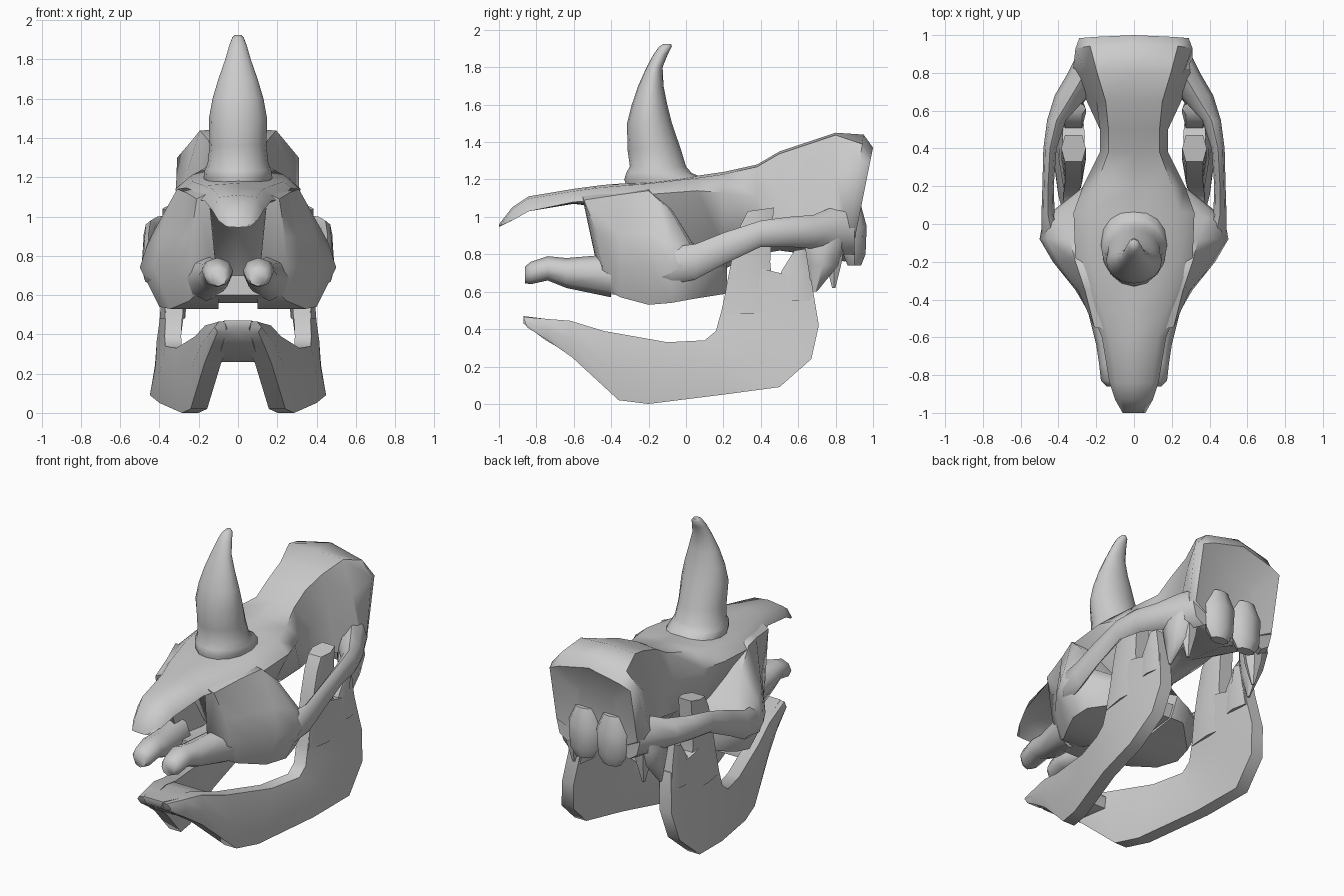
import bpy, bmesh, math

cube = bpy.data.objects.get("Cube")
if cube:
    bpy.data.objects.remove(cube)

bone = bpy.data.materials.new("bone_grey")
bone.use_nodes = True
grey = (0.6, 0.6, 0.6, 1)
bone.diffuse_color = grey
bone.node_tree.nodes["Principled BSDF"].inputs["Base Color"].default_value = grey


def loft(name, rings, mirror=False, sharp_angle=55):
    """Skin a list of equal-length point rings and cap both ends."""
    bm = bmesh.new()
    loops = [[bm.verts.new(point) for point in ring] for ring in rings]
    for near, far in zip(loops, loops[1:]):
        for i in range(len(near)):
            j = (i + 1) % len(near)
            bm.faces.new((near[i], near[j], far[j], far[i]))
    bm.faces.new(loops[0])
    bm.faces.new(loops[-1])
    bmesh.ops.recalc_face_normals(bm, faces=bm.faces)
    mesh = bpy.data.meshes.new(name)
    bm.to_mesh(mesh)
    bm.free()
    mesh.materials.append(bone)
    mesh.shade_smooth()
    mesh.set_sharp_from_angle(angle=math.radians(sharp_angle))
    obj = bpy.data.objects.new(name, mesh)
    bpy.context.collection.objects.link(obj)
    if mirror:
        obj.modifiers.new("mirror", 'MIRROR').use_clip = True


def tube(name, rows, sides=8, upright=False, mirror=True):
    """Skin ellipses; a row is position along the axis, two centres, two radii."""
    rings = []
    for along, x, other, width, depth in rows:
        ring = []
        for i in range(sides):
            turn = math.tau * i / sides
            px = x + width * math.cos(turn)
            po = other + depth * math.sin(turn)
            ring.append((px, po, along) if upright else (px, along, po))
        rings.append(ring)
    loft(name, rings, mirror)


def symmetric(y, half, lean=0):
    """Full cross-section from its left half; lean tilts it along y."""
    full = half + [(-x, z) for x, z in half[-2:0:-1]]
    top = half[0][1]
    return [(x, y - lean * (top - z), z) for x, z in full]


def cranium_section(y, top, bottom, width, side_z):
    """Eye sockets undercut the brow; the ear region swells out low down."""
    low = width * 0.75
    if y > -0.3:
        low = width * 0.5
    if y > 0.3:
        low = width
    if 0.6 < y < 0.9:
        low = width * 1.25
    drop = 0.05 if y > 0.9 else 0.012
    half = [(0, top), (width * 0.75, top - drop), (width, side_z),
            (low, bottom + 0.3 * (side_z - bottom)), (0, bottom)]
    return symmetric(y, half, lean=max(0, y - 0.8))


# Nasal bone, brow, braincase and crest in one skin, ending in a hollowed back
loft("cranium", [cranium_section(*row) for row in [
    (-1, .96, .945, .06, .95),
    (-.93, 1.05, 1, .1, .98),
    (-.84, 1.11, 1.03, .13, 1.03),
    (-.6, 1.15, 1.07, .17, 1.08),
    (-.45, 1.17, 1.05, .23, 1.09),
    (-.2, 1.19, .6, .31, 1.12),
    (.06, 1.22, .66, .32, 1.14),
    (.2, 1.24, .72, .27, 1.13),
    (.38, 1.28, .8, .18, 1.1),
    (.5, 1.35, .82, .18, 1.12),
    (.65, 1.4, .8, .2, 1.15),
    (.8, 1.45, .78, .26, 1.22),
    (.95, 1.44, .76, .31, 1.3),
    (1, 1.37, .78, .29, 1.29),
    (.93, 1.24, .88, .14, 1.15),
]])


def cheek_section(y, brow_x, brow_z, wide_x, wide_z, floor):
    """The front edge sweeps forward under the nasal bone."""
    middle = (brow_x * 0.25 + wide_x * 0.75, wide_z + 0.4 * (brow_z - wide_z))
    ring = [(0.15, brow_z), (brow_x, brow_z - 0.03), middle,
            (wide_x, wide_z), (wide_x * 0.8, floor), (0.1, floor)]
    sweep = 0.4 if y < -0.4 else 0
    return [(x, y - sweep * max(0, z - 0.85), z) for x, z in ring]


# Upper jaw wall flaring out from the brow to the cheekbone
loft("cheek_walls", [cheek_section(*row) for row in [
    (-.45, .21, 1.12, .25, .75, .62),
    (-.35, .26, 1.15, .31, .73, .57),
    (-.2, .31, 1.17, .43, .74, .53),
    (-.08, .34, 1.06, .5, .74, .54),
    (.03, .38, .87, .48, .74, .56),
    (.22, .19, .76, .24, .68, .59),
]], mirror=True)

# Bony palate joining both jaw walls
loft("palate", [symmetric(y, [(0, floor + .1), (.16, floor + .1), (.16, floor), (0, floor)])
                for y, floor in [(-.5, .6), (-.2, .56), (.2, .6)]])

# Forked beak tips
tube("beak_prongs", [
    (-.86, .1, .69, .045, .045), (-.83, .105, .7, .07, .06), (-.74, .105, .725, .08, .065),
    (-.64, .115, .7, .085, .08), (-.4, .16, .685, .1, .115)])

# Cheekbone arch running back to the ear region
tube("cheekbone_arches", [
    (-.2, .36, .74, .05, .07), (-.08, .43, .74, .06, .1), (.05, .455, .76, .035, .095),
    (.2, .455, .83, .03, .085), (.4, .445, .91, .035, .07), (.55, .41, .92, .05, .08),
    (.68, .33, .92, .09, .09), (.8, .26, .93, .09, .13), (.9, .22, .93, .08, .13)])

# Processes hanging behind the jaw joint
tube("ear_processes", [
    (1, .25, .78, .07, .08), (.85, .29, .74, .07, .11), (.74, .29, .73, .05, .085),
    (.6, .3, .69, .008, .01)], sides=7, upright=True)
tube("rear_spikes", [(z, .25, .79, r, r) for z, r in [(.9, .07), (.76, .05), (.62, .01)]],
     sides=6, upright=True)

# Neck joint knobs
tube("neck_knobs", [(z, .1, .9, r, r * .6) for z, r in
                    [(.74, .06), (.8, .1), (.95, .11), (1.06, .06)]], upright=True)


def jaw_x(y, z):
    """Jaw halves spread towards the back and flare at the lower rear corner."""
    flare = max(0, 0.6 - z) * min(1, max(0, y * 2))
    return min(0.3 + 0.28 * y, 0.32) + 0.17 * flare


def jaw_plate(name, edges, thickness):
    """Lens-shaped plate spanning upper and lower (y, z) edge points."""
    rings = []
    for upper, lower in edges:
        middle = [(a + b) / 2 for a, b in zip(upper, lower)]
        outer, inner = [], []
        for (y, z), part in ((upper, 0.35), (middle, 0.5), (lower, 0.35)):
            outer.append((jaw_x(y, z) + thickness * part, y, z))
            inner.append((max(0, jaw_x(y, z) - thickness * part), y, z))
        rings.append(outer + inner[::-1])
    loft(name, rings, mirror=True)


# Lower jaw body sweeping up at the rear, then its two upper processes
jaw_plate("lower_jaw", [
    ((-.87, .465), (-.85, .41)), ((-.75, .455), (-.74, .34)), ((-.62, .445), (-.61, .25)),
    ((-.44, .39), (-.36, .02)), ((-.1, .33), (-.2, 0)), ((.1, .34), (.2, .05)),
    ((.16, .39), (.5, .09)), ((.19, .5), (.67, .24)), ((.22, .64), (.71, .42)),
    ((.25, .76), (.67, .66))], thickness=.12)
jaw_plate("front_jaw_processes", [
    ((.19, .48), (.5, .48)), ((.22, .65), (.46, .65)), ((.25, .8), (.45, .76)),
    ((.29, .95), (.46, .93)), ((.33, 1.03), (.47, 1.05))], thickness=.13)
jaw_plate("rear_jaw_joints", [
    ((.48, .55), (.68, .55)), ((.51, .71), (.66, .7)), ((.58, .82), (.64, .83))], thickness=.13)

# Scooped chin joining both jaw halves
loft("chin", [symmetric(y, [(0, top), (wide, top), (wide * .8, base), (0, base)])
              for y, wide, top, base in [
                  (-.87, .07, .47, .43), (-.75, .1, .455, .34), (-.61, .13, .44, .26),
                  (-.48, .16, .4, .26), (-.42, .16, .35, .27)]])

# Horn curving back then up: height, centre y, half width, half depth
tube("horn", [(z, 0, y, width, depth) for z, y, width, depth in [
    (1.15, -.095, .165, .22), (1.2, -.11, .175, .22), (1.235, -.145, .17, .175),
    (1.27, -.15, .155, .15), (1.36, -.17, .145, .143), (1.5, -.195, .148, .12),
    (1.6, -.195, .13, .095), (1.7, -.188, .1, .068), (1.8, -.168, .065, .043),
    (1.87, -.135, .045, .038), (1.91, -.11, .03, .034), (1.925, -.1, .015, .02)]],
    sides=16, upright=True, mirror=False)
